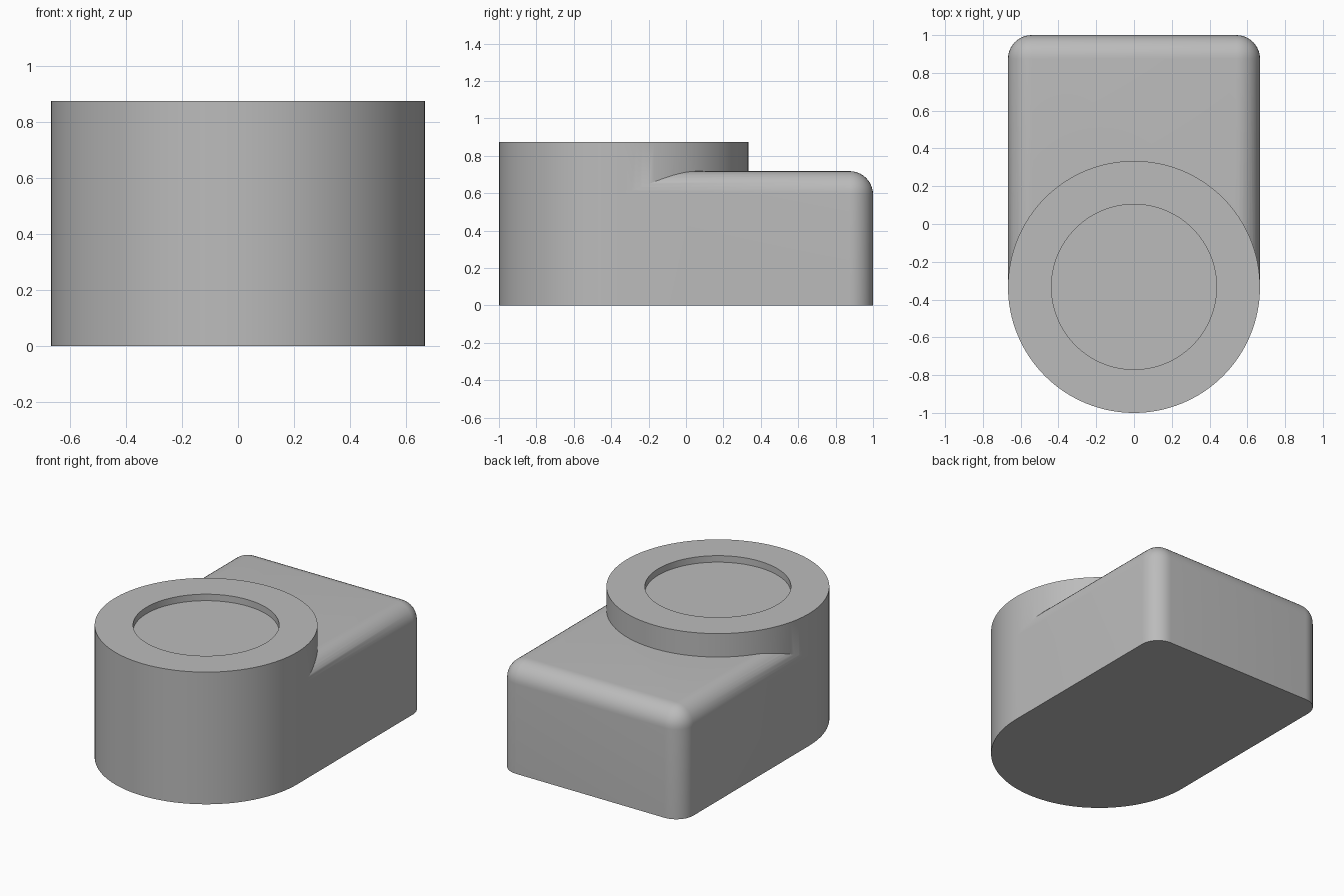
import bpy
import bmesh
import math

RADIUS = 0.667
CENTRE_Y = -0.333
HEIGHT = 0.873
BOX_TOP = 0.718
FILLET = 0.125
SEGMENTS = 128

if "Cube" in bpy.data.objects:
    bpy.data.objects.remove(bpy.data.objects["Cube"], do_unlink=True)

# Single grey material
grey = bpy.data.materials.new("plain grey")
grey.use_nodes = True
colour = (0.5, 0.5, 0.5, 1)
grey.diffuse_color = colour
grey.node_tree.nodes["Principled BSDF"].inputs["Base Color"].default_value = colour


def make_object(name, bm):
    bmesh.ops.recalc_face_normals(bm, faces=bm.faces)
    mesh = bpy.data.meshes.new(name)
    bm.to_mesh(mesh)
    bm.free()
    mesh.materials.append(grey)
    obj = bpy.data.objects.new(name, mesh)
    bpy.context.collection.objects.link(obj)
    return obj


# Round drum with a shallow circular recess, built as stacked rings
def recessed_drum():
    bm = bmesh.new()
    profile = [(RADIUS, 0), (RADIUS, HEIGHT), (0.437, HEIGHT), (0.437, HEIGHT - 0.043)]
    rings = []
    for r, z in profile:
        ring = []
        for i in range(SEGMENTS):
            a = math.tau * i / SEGMENTS
            ring.append(bm.verts.new((r * math.cos(a), CENTRE_Y + r * math.sin(a), z)))
        rings.append(ring)
    for low, high in zip(rings, rings[1:]):
        for i in range(SEGMENTS):
            j = (i + 1) % SEGMENTS
            bm.faces.new((low[i], low[j], high[j], high[i]))
    bm.faces.new(rings[0])
    bm.faces.new(rings[-1])
    return make_object("round_drum", bm)


# Rear block, filleted along its top sides and rear corners
def rear_block():
    bm = bmesh.new()
    bmesh.ops.create_cube(bm, size=1)
    for v in bm.verts:
        v.co.x *= 2 * RADIUS
        v.co.y = 1 if v.co.y > 0 else CENTRE_Y
        v.co.z = BOX_TOP if v.co.z > 0 else 0

    def rounded(edge):
        a, b = (v.co for v in edge.verts)
        on_top = a.z > 0 and b.z > 0
        at_rear = a.y > 0 and b.y > 0
        return (on_top and (a.y > 0 or b.y > 0)) or (at_rear and a.z != b.z)

    edges = [e for e in bm.edges if rounded(e)]
    bmesh.ops.bevel(bm, geom=edges, offset=FILLET, segments=10, profile=0.5,
                    affect='EDGES', clamp_overlap=True)
    return make_object("rear_block", bm)


# Merge both parts into one solid
body = recessed_drum()
block = rear_block()
union = body.modifiers.new("join_block", 'BOOLEAN')
union.operation = 'UNION'
union.solver = 'EXACT'
union.object = block
bpy.ops.object.select_all(action='DESELECT')
body.select_set(True)
bpy.context.view_layer.objects.active = body
bpy.ops.object.modifier_apply(modifier=union.name)
bpy.data.objects.remove(block, do_unlink=True)
body.name = "body"
bpy.ops.object.shade_smooth_by_angle(angle=math.radians(30))
